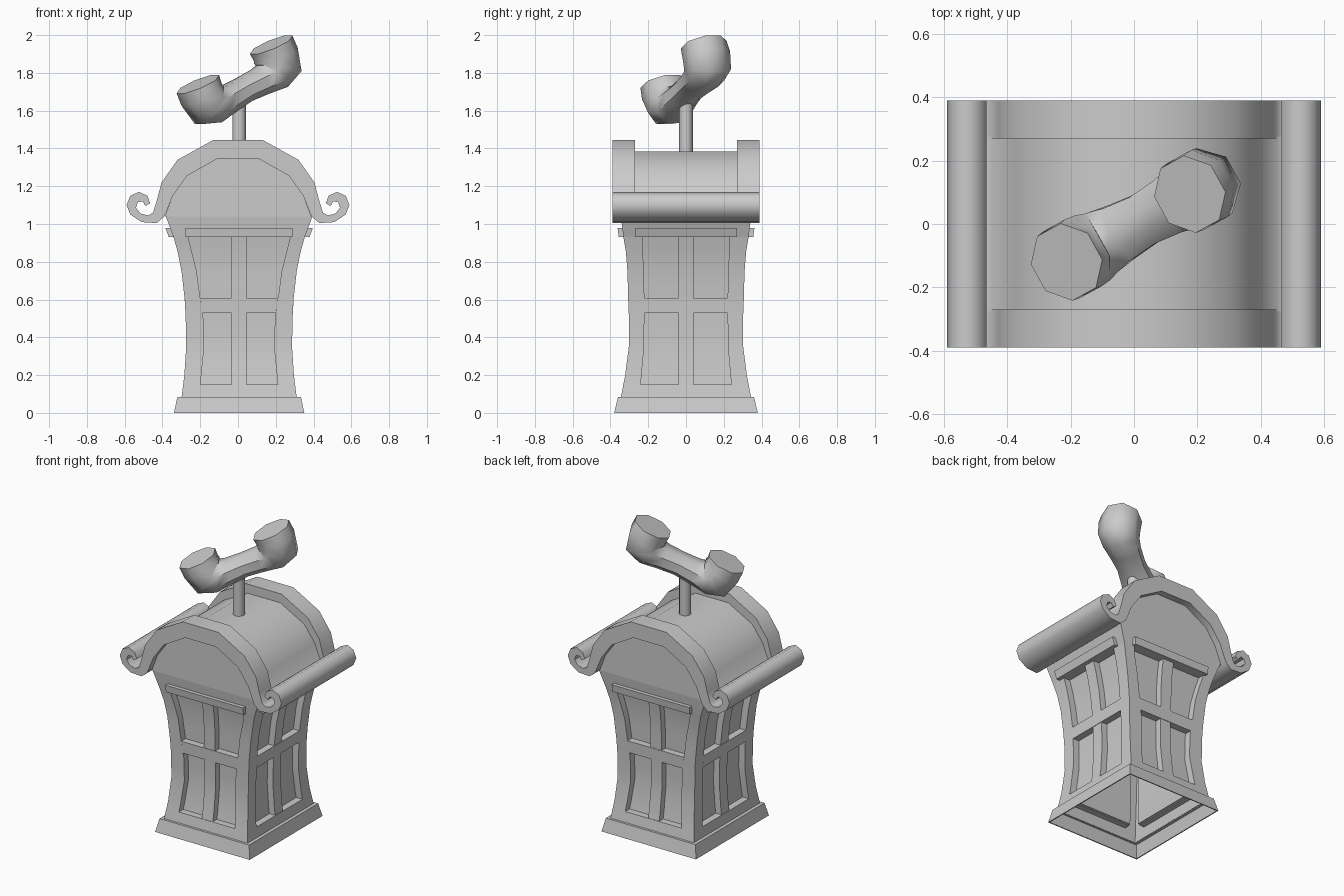
import bpy, bmesh, math
from mathutils import Vector

cube = bpy.data.objects.get("Cube")
if cube:
    bpy.data.objects.remove(cube, do_unlink=True)

grey = bpy.data.materials.new("plain_grey")
grey.use_nodes = True
COLOUR = (0.6, 0.6, 0.6, 1)
grey.diffuse_color = COLOUR
grey.node_tree.nodes["Principled BSDF"].inputs["Base Color"].default_value = COLOUR
parts = []


def loft(name, rings, closed=False):
    """Skin a list of equal point rings; cap the ends, or join last to first."""
    bm = bmesh.new()
    vs = [[bm.verts.new(p) for p in ring] for ring in rings]
    n = len(vs[0])
    pairs = list(zip(vs, vs[1:]))
    if closed:
        pairs.append((vs[-1], vs[0]))
    else:
        bm.faces.new(vs[0])
        bm.faces.new(vs[-1])
    for a, b in pairs:
        for i in range(n):
            j = (i + 1) % n
            bm.faces.new((a[i], a[j], b[j], b[i]))
    bmesh.ops.recalc_face_normals(bm, faces=bm.faces)
    mesh = bpy.data.meshes.new(name)
    bm.to_mesh(mesh)
    bm.free()
    mesh.materials.append(grey)
    obj = bpy.data.objects.new(name, mesh)
    bpy.context.collection.objects.link(obj)
    parts.append(obj)


def prism(name, outline, y0, y1):
    loft(name, [[(x, y, z) for x, z in outline] for y in (y0, y1)])


def curve(table):
    """Piecewise linear function through (z, value) pairs."""
    def f(z):
        if z <= table[0][0]:
            return table[0][1]
        for (z0, a), (z1, b) in zip(table, table[1:]):
            if z <= z1:
                return a + (b - a) * (z - z0) / (z1 - z0)
        return table[-1][1]
    return f


# Flared silhouettes of the booth and the window openings
half_x = curve([(.08, .305), (.2, .29), (.35, .28), (.5, .283), (.6, .288),
                (.75, .305), (.85, .325), (.93, .347), (1.04, .388)])
half_y = curve([(.08, .345), (.2, .322), (.35, .303), (.5, .302), (.6, .306),
                (.75, .31), (.85, .318), (.93, .331), (1.04, .345)])
win_front = curve([(.15, .205), (.35, .185), (.5, .19), (.6, .205), (.75, .225), (.93, .27)])
win_side = curve([(.15, .24), (.35, .222), (.6, .22), (.93, .23)])
SHEET, RECESS = .006, .045
BOTTOM, SILL, HEAD, TOP = .08, .15, .93, 1.04
LEVELS = [SILL, .2, .27, .35, .42, .5, .6, .68, .75, .85, HEAD]
SHIFT = .006


def wall(side, quarter, width, depth, win):
    c, s = round(math.cos(quarter * math.pi / 2)), round(math.sin(quarter * math.pi / 2))

    def bar(name, levels, left, right, inner, outer):
        rings = []
        for z in levels:
            l, r, d = left(z), right(z), depth(z)
            pts = [(l, -d - outer), (r, -d - outer), (r, -d + inner), (l, -d + inner)]
            rings.append([(x * c - y * s + SHIFT, x * s + y * c, z) for x, y in pts])
        loft(side + "_" + name, rings)

    def neg(f):
        return lambda z: -f(z)

    def const(v):
        return lambda z: v

    # Thin wall sheet around the window
    bar("left_post", LEVELS, win, width, SHEET, 0)
    bar("right_post", LEVELS, neg(width), neg(win), SHEET, 0)
    bar("bottom_rail", [BOTTOM, SILL], neg(width), width, SHEET, 0)
    bar("top_rail", [HEAD, TOP], neg(width), width, SHEET, 0)
    # Box of the window recess and its pane
    outside = lambda z: win(z) + SHEET
    bar("left_jamb", LEVELS, win, outside, RECESS, -.001)
    bar("right_jamb", LEVELS, neg(outside), neg(win), RECESS, -.001)
    bar("sill", [SILL - SHEET, SILL], neg(outside), outside, RECESS, -.001)
    bar("head", [HEAD, HEAD + SHEET], neg(outside), outside, RECESS, -.001)
    bar("pane", LEVELS, neg(outside), outside, RECESS + SHEET, -RECESS)
    # Crossed glazing bars
    bar("upright_bar", LEVELS, const(-.04), const(.04), RECESS, -.003)
    bar("cross_bar", [.53, .607], neg(win), win, RECESS, 0)
    # Lintel above the window
    lintel = const(.283 if quarter % 2 == 0 else .27)
    bar("lintel", [HEAD, .978], neg(lintel), lintel, .01, .025)


for k, side in enumerate(("front", "left", "back", "right")):
    if k % 2 == 0:
        wall(side, k, half_x, half_y, win_front)
    else:
        wall(side, k, half_y, half_x, win_side)


# Sloped hollow plinth with a narrow ledge
def rect(x, y, z):
    return [(SHIFT - x, -y, z), (SHIFT + x, -y, z), (SHIFT + x, y, z), (SHIFT - x, y, z)]


loft("plinth", [rect(.345, .38, 0), rect(.327, .36, .085), rect(.3, .34, .085),
                rect(.3, .34, .078), rect(.32, .353, .078), rect(.338, .373, 0)], closed=True)

# Roof outlines: arch top, scrolled eave, underside
rim_top = [(.13, 1.445), (.32, 1.34), (.405, 1.22), (.428, 1.13)]
roof_top = [(.12, 1.385), (.295, 1.29), (.372, 1.185), (.405, 1.1)]
scroll = [(.45, 1.06), (.475, 1.045), (.515, 1.055), (.54, 1.085), (.53, 1.115), (.505, 1.12),
          (.49, 1.095), (.465, 1.11), (.48, 1.15), (.525, 1.17), (.57, 1.15),
          (.59, 1.1), (.57, 1.05), (.51, 1.01), (.43, 1.005)]
underside = [(.39, 1.04), (.345, 1.15), (.27, 1.255), (.11, 1.345)]


def mirrored(half):
    return half + [(-x, z) for x, z in reversed(half)]


prism("roof", mirrored(roof_top + scroll + underside), -.275, .275)
for label, sign in (("front", -1), ("back", 1)):
    prism(label + "_roof_rim", mirrored(rim_top + scroll + underside), sign * .27, sign * .39)
    prism(label + "_gable", mirrored([(.388, TOP)] + underside[1:]), sign * .335, sign * .345)


# Pole carrying the handset
def circle(r, z, n=12):
    return [(SHIFT + r * math.cos(2 * math.pi * i / n), r * math.sin(2 * math.pi * i / n), z)
            for i in range(n)]


loft("pole", [circle(.036, 1.36), circle(.036, 1.66)])

# Handset: octagonal sections swept from cup to cup along a tilted axis
along = Vector((.4, .22, .215)).normalized()
across = Vector((0, 0, 1)).cross(along).normalized()
up = along.cross(across)
middle = Vector((-.0165, -.012, 1.84))


def section(u, v, tilt, a, b):
    ring = []
    for i in range(8):
        t = (i + .5) * math.pi / 4
        p, q = a * math.cos(t), b * math.sin(t)
        ring.append(middle + along * (u + p * math.cos(tilt))
                    + up * (v + p * math.sin(tilt)) + across * q)
    return ring


DOWN = -math.pi / 2
cup = [(.245, .005, 0, .122, .125), (.248, -.055, -.1, .12, .13),
       (.23, -.122, -.6, .128, .126), (.178, -.147, -1.1, .1, .114),
       (.1, -.143, DOWN, .078, .1)]
grip = section(0, -.14, DOWN, .073, .09)
far_cup = [section(-u, v, math.pi - t, a, b) for u, v, t, a, b in reversed(cup)]
loft("handset", [section(*c) for c in cup] + [grip] + far_cup)

# Smooth shading with sharp edges kept
bpy.ops.object.select_all(action='DESELECT')
for obj in parts:
    obj.select_set(True)
bpy.context.view_layer.objects.active = parts[0]
bpy.ops.object.shade_smooth_by_angle(angle=math.radians(50))
